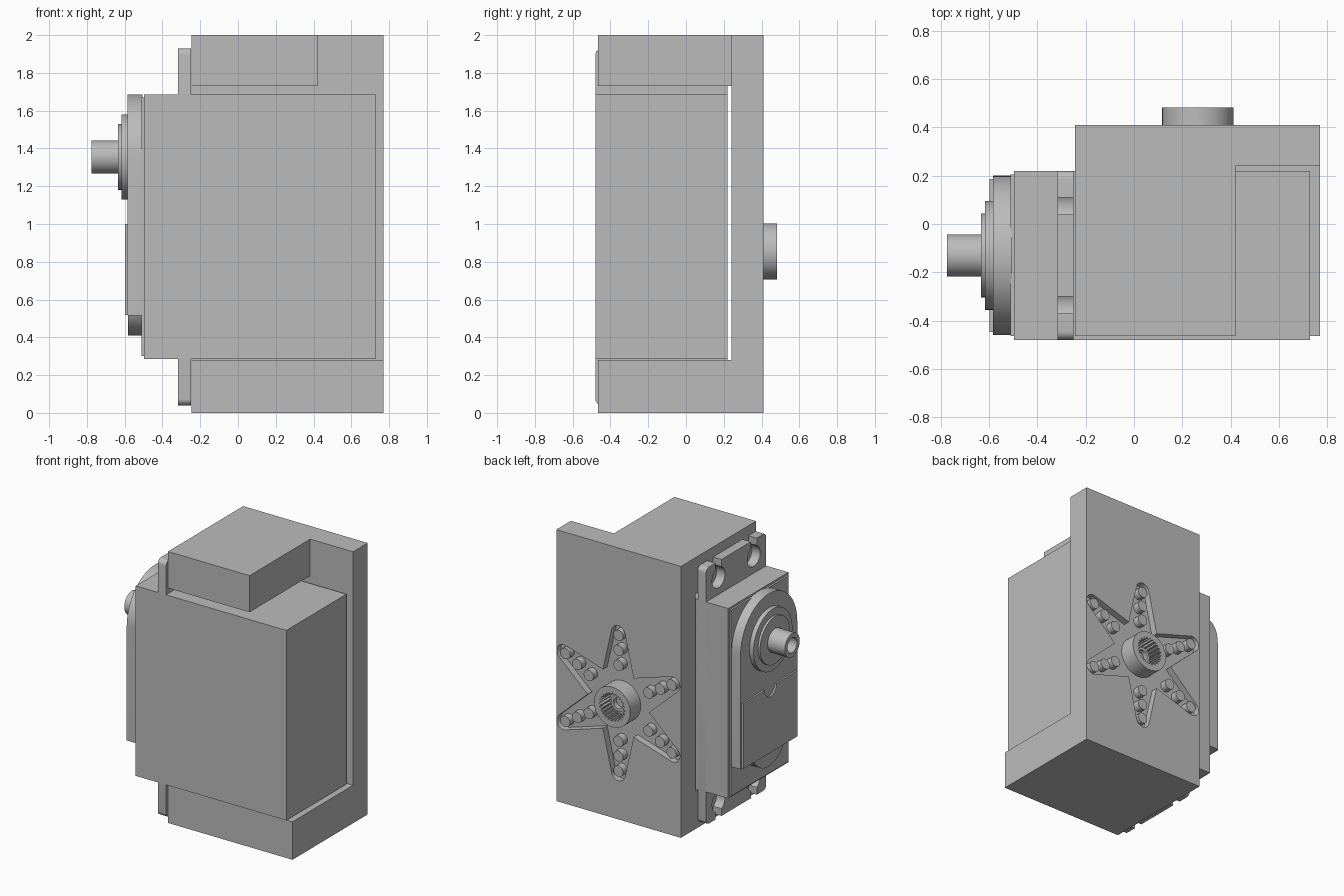
import bpy, bmesh, math
from math import sin, cos, pi, radians

if "Cube" in bpy.data.objects:
    bpy.data.objects.remove(bpy.data.objects["Cube"])

grey = bpy.data.materials.new("plain_grey")
grey.use_nodes = True
grey.diffuse_color = (0.5, 0.5, 0.5, 1)
grey.node_tree.nodes["Principled BSDF"].inputs["Base Color"].default_value = (0.5, 0.5, 0.5, 1)


def prism(name, outline, axis, lo, hi):
    """Extrude an outline along x (points are y, z) or along y (points are x, z)."""
    bm = bmesh.new()
    put = (lambda p: (lo, p[0], p[1])) if axis == "x" else (lambda p: (p[0], lo, p[1]))
    face = bm.faces.new([bm.verts.new(put(p)) for p in outline])
    new = bmesh.ops.extrude_face_region(bm, geom=[face])["geom"]
    shift = (hi - lo, 0, 0) if axis == "x" else (0, hi - lo, 0)
    bmesh.ops.translate(bm, verts=[g for g in new if isinstance(g, bmesh.types.BMVert)], vec=shift)
    bmesh.ops.recalc_face_normals(bm, faces=bm.faces)
    mesh = bpy.data.meshes.new(name)
    bm.to_mesh(mesh)
    bm.free()
    mesh.materials.append(grey)
    ob = bpy.data.objects.new(name, mesh)
    bpy.context.collection.objects.link(ob)
    return ob


def arc(u, v, r, start=0, end=360, n=48):
    full = end - start == 360
    steps = n if full else n + 1
    angles = [radians(start + (end - start) * i / n) for i in range(steps)]
    return [(u + r * cos(a), v + r * sin(a)) for a in angles]


def rect(u0, u1, v0, v1):
    return [(u0, v0), (u1, v0), (u1, v1), (u0, v1)]


def rounded(u0, u1, v0, v1, r):
    return (arc(u1 - r, v1 - r, r, 0, 90, 6) + arc(u0 + r, v1 - r, r, 90, 180, 6)
            + arc(u0 + r, v0 + r, r, 180, 270, 6) + arc(u1 - r, v0 + r, r, 270, 360, 6))


def select(ob):
    bpy.ops.object.select_all(action="DESELECT")
    ob.select_set(True)
    bpy.context.view_layer.objects.active = ob


def cut(ob, cutter):
    mod = ob.modifiers.new("cut", "BOOLEAN")
    mod.operation, mod.solver, mod.object = "DIFFERENCE", "EXACT", cutter
    select(ob)
    bpy.ops.object.modifier_apply(modifier=mod.name)
    bpy.data.objects.remove(cutter)


def smooth(ob):
    select(ob)
    bpy.ops.object.shade_smooth_by_angle(angle=radians(30))


# Bracket: one block opened at the front, with the top arm shortened
bracket = prism("bracket", rect(-0.245, 0.77, 0, 2), "y", -0.465, 0.41)
cut(bracket, prism("opening", rect(-0.4, 0.9, 0.28, 1.73), "y", -0.6, 0.24))
cut(bracket, prism("top_notch", rect(0.42, 0.9, 1.5, 2.1), "y", -0.6, 0.24))

# Star shaped horn recess in the back of the bracket
HX, HZ, FLOOR = 0.265, 0.855, 0.36
star = []
for k in range(6):
    deg = 90 + 60 * k
    a, valley = radians(deg), radians(deg + 30)
    star += arc(HX + 0.515 * cos(a), HZ + 0.515 * sin(a), 0.056, deg - 75, deg + 75, 12)
    star.append((HX + 0.25 * cos(valley), HZ + 0.25 * sin(valley)))
cut(bracket, prism("star_recess", star, "y", FLOOR, 0.6))

# Pegs along each star arm
for k in range(6):
    a = radians(90 + 60 * k)
    for r in (0.28, 0.39, 0.5):
        smooth(prism("horn_peg", arc(HX + r * cos(a), HZ + r * sin(a), 0.04, n=20),
                     "y", FLOOR - 0.01, 0.41))

# Hub with a splined bore and an inner ring
hub = prism("horn_hub", arc(HX, HZ, 0.148), "y", FLOOR - 0.01, 0.482)
spline = []
for i in range(96):
    r = 0.104 if i % 4 < 2 else 0.09
    a = 2 * pi * i / 96
    spline.append((HX + r * cos(a), HZ + r * sin(a)))
cut(hub, prism("spline_bore", spline, "y", FLOOR + 0.01, 0.6))
smooth(hub)
ring = prism("hub_ring", arc(HX, HZ, 0.06, n=32), "y", FLOOR, 0.41)
cut(ring, prism("ring_bore", arc(HX, HZ, 0.04, n=32), "y", FLOOR + 0.015, 0.6))
smooth(ring)

# Motor case and its thin lid
CY, CZ, SZ = -0.13, 0.985, 1.355
prism("motor_case", rect(-0.48, 0.22, 0.285, 1.685), "x", -0.498, 0.73)
prism("case_lid", rect(-0.465, 0.205, 0.3, 1.67), "x", -0.512, -0.49)

# Mounting flange with four keyhole slots
flange = prism("mounting_flange", rounded(-0.48, 0.22, 0.04, 1.93, 0.035), "x", -0.318, -0.25)
for side in (-1, 1):
    y = CY + 0.205 * side
    for end in (-1, 1):
        z = CZ + 0.825 * end
        cut(flange, prism("hole", arc(y, z, 0.075, n=32), "x", -0.5, -0.1))
        z0, z1 = sorted((z, z + 0.3 * end))
        cut(flange, prism("slot", rect(y - 0.035, y + 0.035, z0, z1), "x", -0.5, -0.1))
smooth(flange)

# Gear housing: round top, straight sides, round lug below
housing = arc(CY, SZ, 0.33, 0, 180, 40) + [(CY - 0.33, 0.515), (CY + 0.33, 0.515)]
smooth(prism("gear_housing", housing, "x", -0.585, -0.505))
smooth(prism("housing_lug", arc(CY, 0.61, 0.2), "x", -0.583, -0.505))

# Raised lower cover with a half round notch in its upper edge
cover = ([(CY - 0.317, 0.517), (CY + 0.317, 0.517), (CY + 0.317, 1.0)]
         + arc(CY, 1.0, 0.07, 360, 180, 16) + [(CY - 0.317, 1.0)])
smooth(prism("lower_cover", cover, "x", -0.598, -0.58))

# Stepped collars and hollow output shaft
smooth(prism("large_collar", arc(CY, SZ, 0.226), "x", -0.618, -0.58))
smooth(prism("small_collar", arc(CY, SZ, 0.174), "x", -0.635, -0.61))
shaft = prism("output_shaft", arc(CY, SZ, 0.087), "x", -0.775, -0.63)
cut(shaft, prism("shaft_bore", arc(CY, SZ, 0.055, n=32), "x", -0.9, -0.66))
smooth(shaft)
